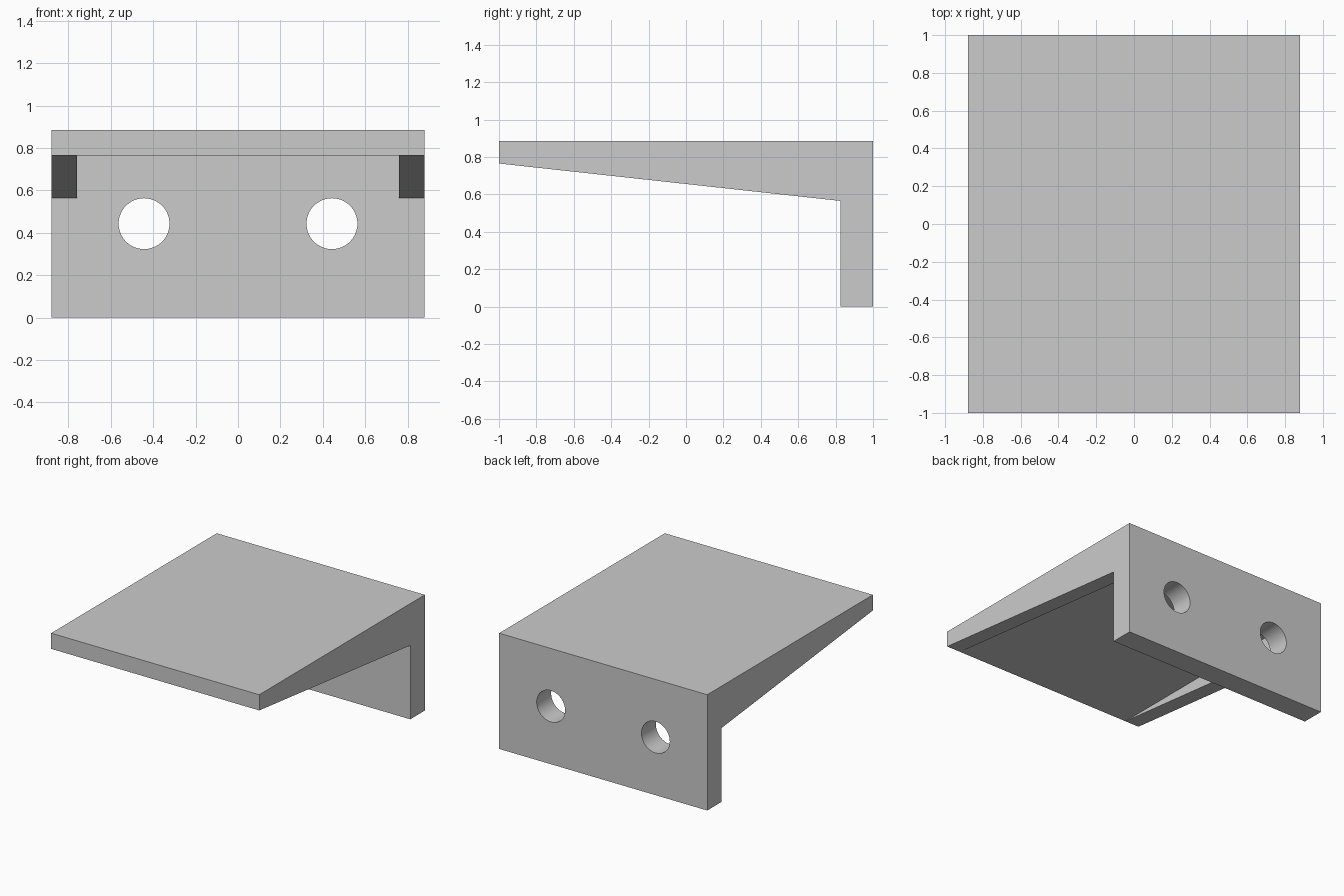
import bpy, bmesh, math

if "Cube" in bpy.data.objects:
    bpy.data.objects.remove(bpy.data.objects["Cube"])

WIDTH, RIB = 0.88, 0.76      # half width, inner side of the ribs
TOP, UNDER = 0.885, 0.765    # shelf slab heights
WALL_Y = 0.825               # front face of the wall plate


def extrude_profile(name, profile, half_width):
    """Extrude a (y, z) profile along x, centred on x = 0."""
    bm = bmesh.new()
    face = bm.faces.new([bm.verts.new((-half_width, y, z)) for y, z in profile])
    out = bmesh.ops.extrude_face_region(bm, geom=[face])
    verts = [v for v in out["geom"] if isinstance(v, bmesh.types.BMVert)]
    bmesh.ops.translate(bm, verts=verts, vec=(2 * half_width, 0, 0))
    bmesh.ops.recalc_face_normals(bm, faces=bm.faces[:])
    mesh = bpy.data.meshes.new(name)
    bm.to_mesh(mesh)
    bm.free()
    obj = bpy.data.objects.new(name, mesh)
    bpy.context.collection.objects.link(obj)
    return obj


def cut(target, cutter):
    mod = target.modifiers.new("cut_" + cutter.name, 'BOOLEAN')
    mod.operation = 'DIFFERENCE'
    mod.solver = 'EXACT'
    mod.object = cutter
    cutter.hide_render = True
    cutter.display_type = 'WIRE'
    cutter.hide_set(True)


# Shelf, tapered ribs and wall plate in one side profile
bracket = extrude_profile("shelf_bracket", [
    (-1, UNDER), (WALL_Y, 0.565), (WALL_Y, 0), (1, 0), (1, TOP), (-1, TOP)], WIDTH)

# Hollow underside between the two ribs
cut(bracket, extrude_profile("underside_cutter", [
    (-1, UNDER), (-1, 0.5), (WALL_Y, 0.5), (WALL_Y, UNDER)], RIB))

# Two screw holes through the wall plate
for side, x in (("left", -0.443), ("right", 0.443)):
    bpy.ops.mesh.primitive_cylinder_add(
        vertices=64, radius=0.12, depth=0.4,
        location=(x, 0.91, 0.443), rotation=(math.pi / 2, 0, 0))
    hole = bpy.context.object
    hole.name = side + "_hole_cutter"
    bpy.ops.object.shade_smooth()
    cut(bracket, hole)

# Smooth hole walls, crisp edges elsewhere
bpy.ops.object.select_all(action='DESELECT')
bracket.select_set(True)
bpy.context.view_layer.objects.active = bracket
for mod in list(bracket.modifiers):
    bpy.ops.object.modifier_apply(modifier=mod.name)
bpy.ops.object.shade_smooth_by_angle(angle=math.radians(30))
